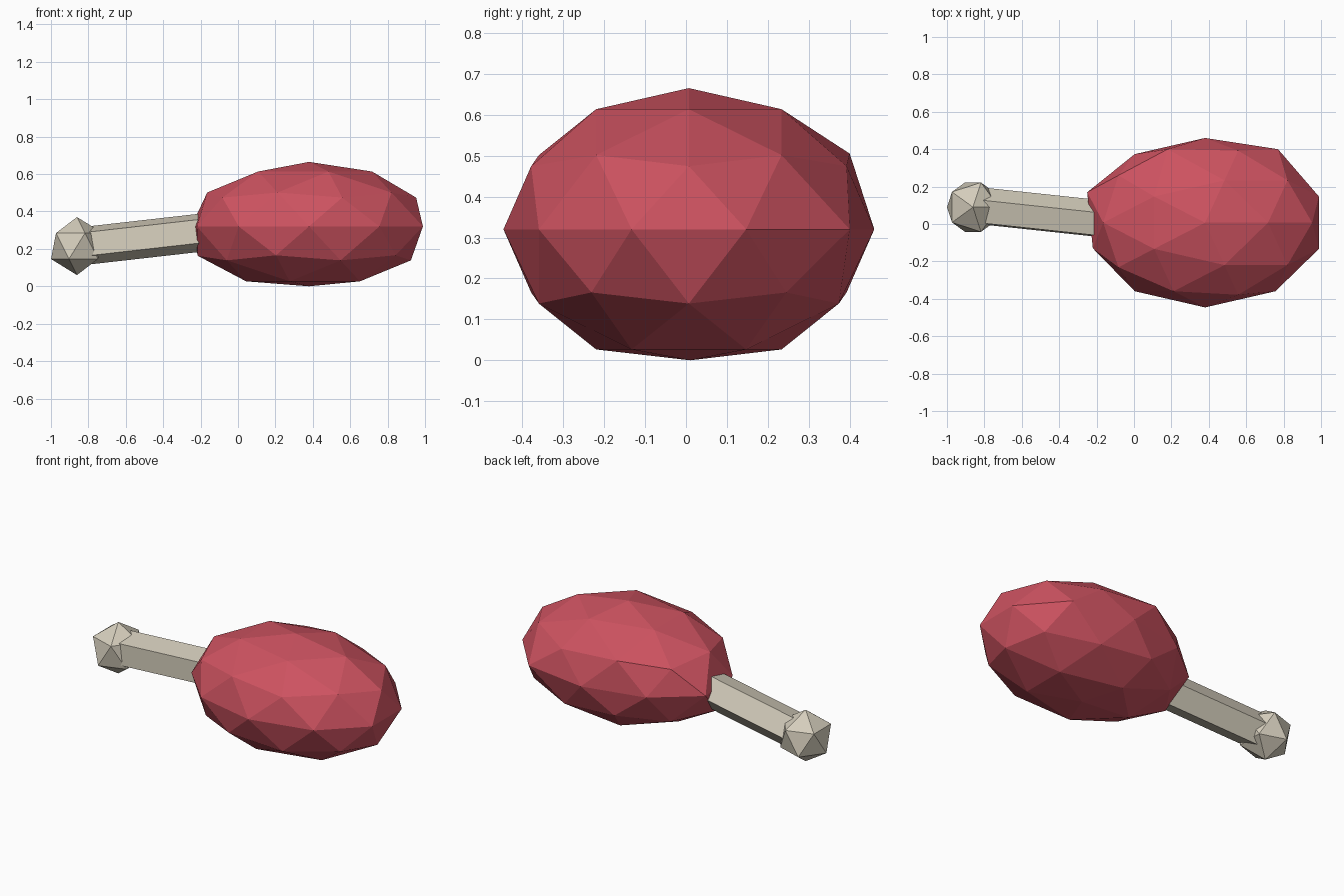
import bpy
import bmesh
from mathutils import Matrix, Vector

cube = bpy.data.objects.get("Cube")
if cube:
    bpy.data.objects.remove(cube, do_unlink=True)


def make_material(name, rgb):
    mat = bpy.data.materials.new(name)
    mat.use_nodes = True
    color = (*rgb, 1)
    mat.diffuse_color = color
    mat.node_tree.nodes["Principled BSDF"].inputs["Base Color"].default_value = color
    return mat


def add_part(name, bm, mat):
    bmesh.ops.recalc_face_normals(bm, faces=bm.faces[:])
    mesh = bpy.data.meshes.new(name)
    bm.to_mesh(mesh)
    bm.free()
    mesh.materials.append(mat)
    obj = bpy.data.objects.new(name, mesh)
    bpy.context.collection.objects.link(obj)
    return obj


def faceted_ball(center, radii, subdivisions):
    bm = bmesh.new()
    bmesh.ops.create_icosphere(bm, subdivisions=subdivisions, radius=1)
    bm.transform(Matrix.Translation(center) @ Matrix.Diagonal((*radii, 1)))
    return bm


red = make_material("meat red", (0.61, 0.085, 0.117))
ivory = make_material("bone ivory", (0.66, 0.61, 0.50))

# Meat: stretched faceted ball with a few corners pulled by hand
bm = faceted_ball((0.38, 0.007, 0.32), (0.64, 0.453, 0.345), 2)
pulls = [
    (0.38, 0.01, 0.0),      # flattened underside
    (-0.25, 0.17, 0.32),    # bone end, back
    (-0.22, -0.13, 0.32),   # bone end, front
    (-0.215, 0.01, 0.163),  # bone end, below
    (-0.083, 0.26, 0.47),   # ridge along the back
    (0.18, 0.40, 0.505),
    (0.77, 0.40, 0.32),
]
for target in map(Vector, pulls):
    corner = min(bm.verts, key=lambda v: (v.co - target).length)
    corner.co = target
for v in bm.verts:
    v.co.z = max(v.co.z, 0.0)
add_part("meat", bm, red)

# Bone shaft: five-sided prism sloping up into the meat
start, end = Vector((-0.85, 0.092, 0.215)), Vector((-0.1, 0.012, 0.3))
axis = end - start
side = Vector((0, 1, 0))
side = (side - axis * side.dot(axis) / axis.length_squared).normalized()
up = axis.normalized().cross(side)
frame = Matrix((side, up, axis.normalized())).transposed().to_4x4()
bm = bmesh.new()
bmesh.ops.create_cone(bm, cap_ends=True, segments=5, radius1=0.107,
                      radius2=0.107, depth=axis.length)
# Turn the prism so that one corner sits near the top
corner = max(bm.verts, key=lambda v: v.co.y)
angle = Vector((corner.co.x, corner.co.y)).angle_signed(Vector((0.375, 0.927)))
bm.transform(Matrix.Translation((start + end) / 2) @ frame
             @ Matrix.Rotation(-angle, 4, "Z"))
add_part("bone_shaft", bm, ivory)

# Bone knob: twenty-sided ball
add_part("bone_knob", faceted_ball((-0.861, 0.09, 0.215), (0.155,) * 3, 1), ivory)
